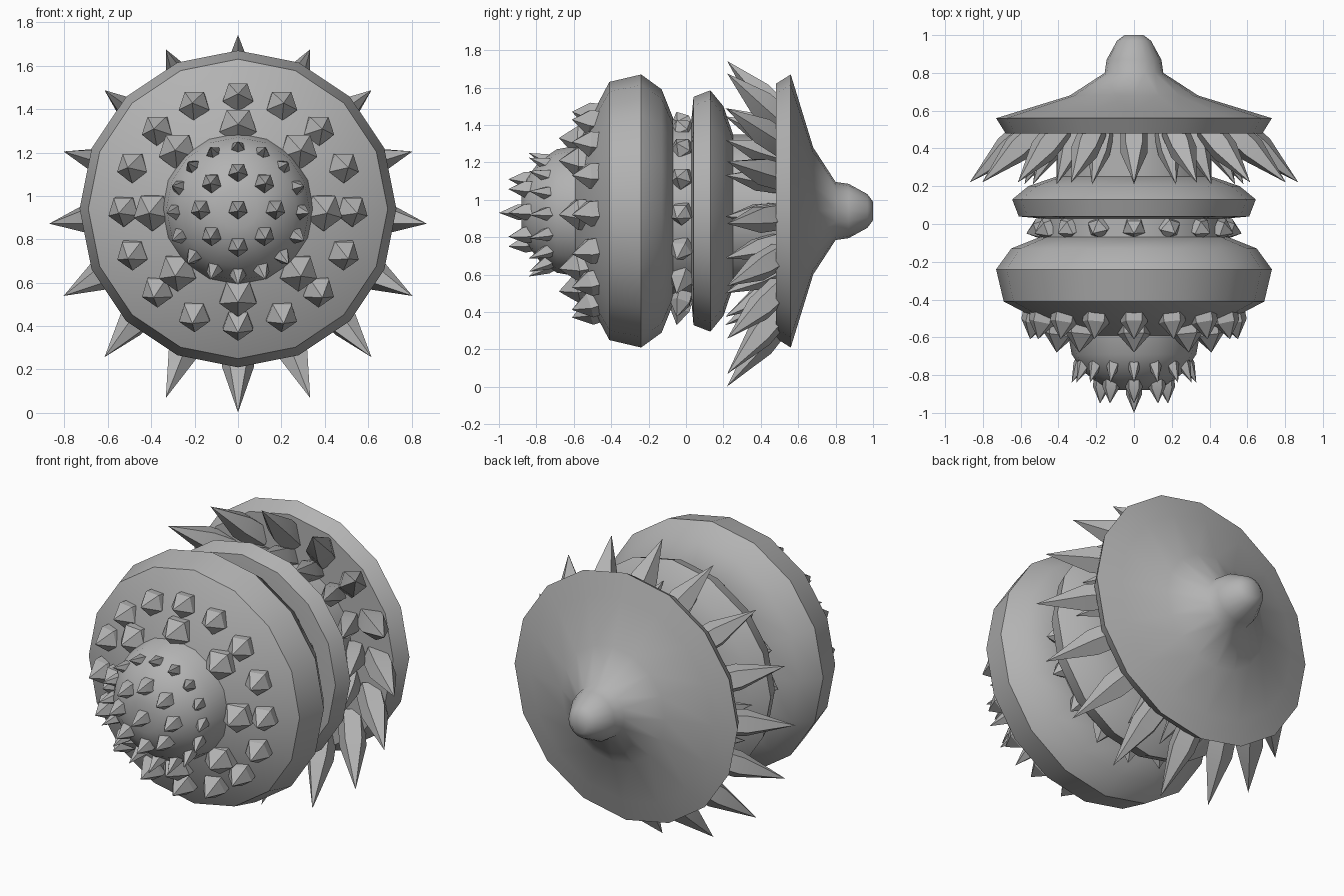
import bpy, bmesh, math
from mathutils import Vector

if "Cube" in bpy.data.objects:
    bpy.data.objects.remove(bpy.data.objects["Cube"])

CZ, SIDES = 0.94, 16
grey = bpy.data.materials.new("plain_grey")
grey.diffuse_color = (0.45, 0.45, 0.45, 1)
grey.use_nodes = True
grey.node_tree.nodes["Principled BSDF"].inputs["Base Color"].default_value = grey.diffuse_color


def ring_point(r, y, a, droop=0.0):
    """Point at radius r around the y axis; a = 0 is up."""
    return Vector((r * math.sin(a), y, CZ + r * math.cos(a) - droop))


def finish(name, bm, angle):
    bmesh.ops.recalc_face_normals(bm, faces=bm.faces)
    me = bpy.data.meshes.new(name)
    bm.to_mesh(me)
    bm.free()
    me.materials.append(grey)
    ob = bpy.data.objects.new(name, me)
    bpy.context.collection.objects.link(ob)
    bpy.ops.object.select_all(action='DESELECT')
    ob.select_set(True)
    bpy.context.view_layer.objects.active = ob
    bpy.ops.object.shade_smooth_by_angle(angle=math.radians(angle))


def lathe(name, profile, angle=42):
    """Turn (y, radius) pairs around the y axis and cap both ends."""
    bm = bmesh.new()
    rings = [[bm.verts.new(ring_point(r, y, 2 * math.pi * i / SIDES)) for i in range(SIDES)]
             for y, r in profile]
    for p, q in zip(rings, rings[1:]):
        for i in range(SIDES):
            j = (i + 1) % SIDES
            bm.faces.new((p[i], p[j], q[j], q[i]))
    bm.faces.new(rings[0])
    bm.faces.new(rings[-1])
    finish(name, bm, angle)


def spike(bm, base, tip, radius):
    """Five-sided, slightly bulging thorn from base to tip."""
    axis = tip - base
    n = axis.normalized()
    up = Vector((0, 0, -1)) if abs(n.z) < 0.9 else Vector((0, -1, 0))
    u = (up - n * up.dot(n)).normalized()
    v = n.cross(u)
    rings = []
    for t, k in ((-0.15, 0.9), (0.3, 0.9)):
        rings.append([bm.verts.new(base + axis * t + (u * math.cos(c) + v * math.sin(c)) * radius * k)
                      for c in (2 * math.pi * i / 5 for i in range(5))])
    top = bm.verts.new(tip)
    for i in range(5):
        j = (i + 1) % 5
        bm.faces.new((rings[0][i], rings[0][j], rings[1][j], rings[1][i]))
        bm.faces.new((rings[1][i], rings[1][j], top))
    bm.faces.new(rings[0])


def spike_ring(name, count, base, tip, radius, droop=(0.0, 0.0)):
    """Ring of thorns; base and tip are (radius, y)."""
    bm = bmesh.new()
    for i in range(count):
        a = 2 * math.pi * i / count
        spike(bm, ring_point(*base, a, droop[0]), ring_point(*tip, a, droop[1]), radius)
    finish(name, bm, 25)


# Turned body: front dome, big drum with sloping front, groove, second ring, core
lathe("front_dome", [(-0.88, 0.09), (-0.85, 0.18), (-0.78, 0.27), (-0.69, 0.33), (-0.55, 0.355)])
lathe("main_drum", [(-0.60, 0.33), (-0.41, 0.69), (-0.24, 0.73), (-0.13, 0.65), (-0.07, 0.50)])
lathe("groove_core", [(-0.12, 0.49), (0.06, 0.49)])
lathe("second_ring", [(0.03, 0.50), (0.04, 0.61), (0.13, 0.645), (0.20, 0.56), (0.255, 0.40)])
lathe("rear_core", [(0.2, 0.41), (0.5, 0.41)])

# Rear disc drawn out into a blunt tail
lathe("rear_disc", [(0.48, 0.40), (0.48, 0.68), (0.56, 0.73), (0.60, 0.60), (0.68, 0.34), (0.80, 0.155),
                    (0.87, 0.145), (0.97, 0.09), (1.0, 0.05)], 50)

# Thorns on the dome
bm = bmesh.new()
spike(bm, Vector((0, -0.86, CZ)), Vector((0, -1, CZ - 0.01)), 0.05)
finish("dome_centre_thorn", bm, 25)
spike_ring("dome_inner_thorns", 8, (0.17, -0.83), (0.18, -0.95), 0.052, (0, 0.01))
spike_ring("dome_outer_thorns", 16, (0.27, -0.71), (0.33, -0.84), 0.042, (0.01, 0.02))

# Thorns on the sloping front of the drum
spike_ring("drum_inner_thorns", 8, (0.39, -0.54), (0.41, -0.68), 0.10, (0.01, 0.02))
spike_ring("drum_outer_thorns", 16, (0.52, -0.48), (0.55, -0.61), 0.082, (0.005, 0.02))

# Thorns in the groove
spike_ring("groove_thorns", 16, (0.48, -0.02), (0.57, -0.05), 0.068, (0.01, 0.04))

# Two rings of long thorns under the rear disc, drooping slightly
spike_ring("disc_inner_thorns", 16, (0.45, 0.45), (0.58, 0.21), 0.07, (0.01, 0.03))
spike_ring("disc_outer_thorns", 16, (0.59, 0.47), (0.87, 0.22), 0.085, (0.03, 0.068))
